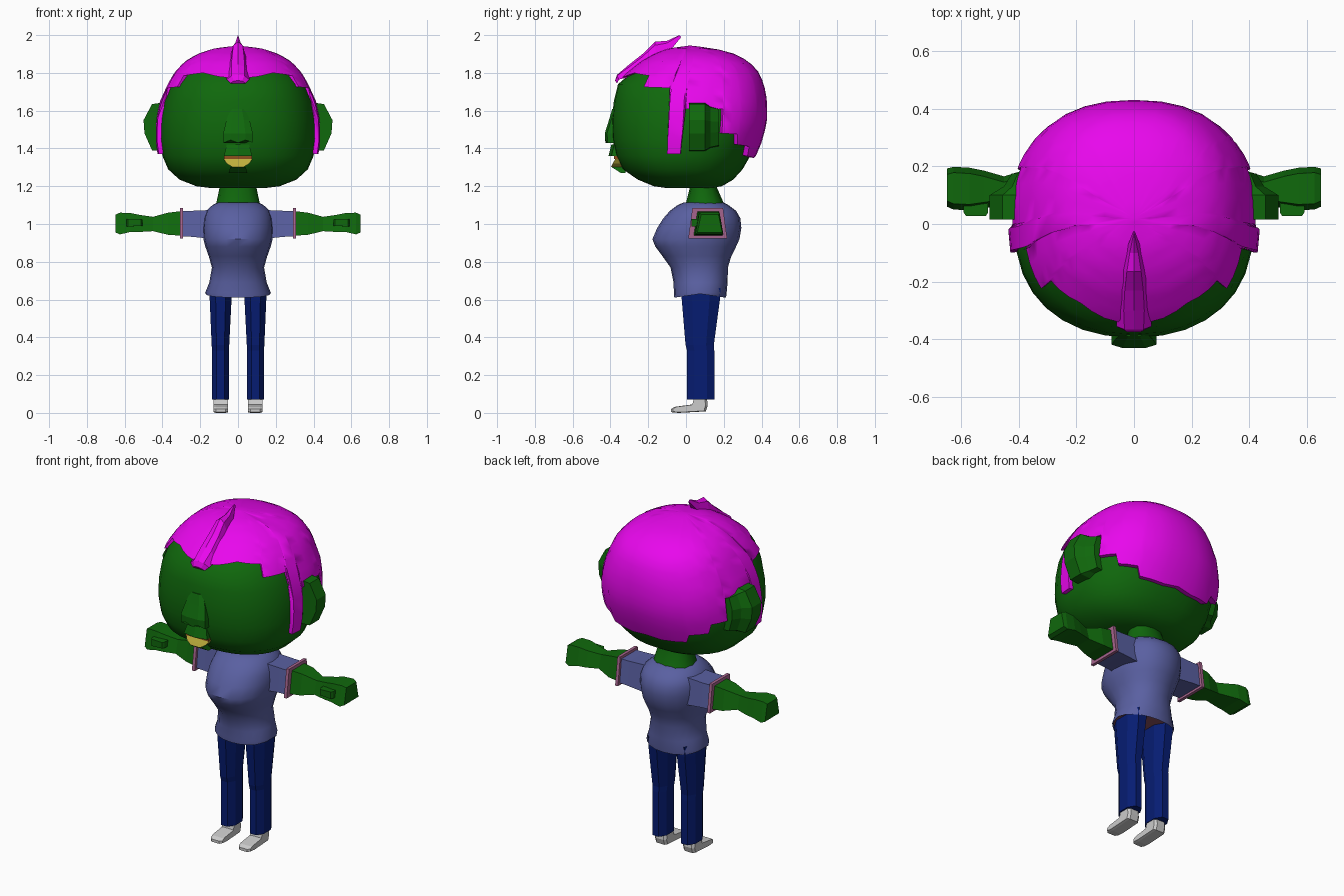
import bpy, bmesh, math
from mathutils import Vector


def material(name, rgb):
    m = bpy.data.materials.new(name)
    m.diffuse_color = [(c / 255) ** 2.2 for c in rgb] + [1]
    return m


GREEN = material("skin_green", (23, 104, 20))
PINK = material("hair_magenta", (232, 16, 236))
SHIRT = material("shirt_blue", (90, 96, 160))
JEANS = material("trouser_navy", (15, 34, 114))
TRIM = material("trim_mauve", (165, 100, 140))
HEM = material("lining", (135, 82, 95))
GOLD = material("mouth_gold", (188, 172, 62))
BROWN = material("mouth_brown", (140, 80, 35))
GREY = material("shoe_grey", (195, 195, 195))
smooth = []


def loft(name, rings, mat, side=1, caps=(True, True), soft=False):
    """Skin a list of equal-length closed point loops."""
    bm = bmesh.new()
    rows = [[bm.verts.new((p[0] * side, p[1], p[2])) for p in r] for r in rings]
    n = len(rows[0])
    for a, b in zip(rows, rows[1:]):
        for i in range(n):
            j = (i + 1) % n
            bm.faces.new((a[i], a[j], b[j], b[i]))
    if caps[0]:
        bm.faces.new(rows[0])
    if caps[1]:
        bm.faces.new(rows[-1])
    bmesh.ops.remove_doubles(bm, verts=bm.verts, dist=1e-5)
    bmesh.ops.recalc_face_normals(bm, faces=bm.faces)
    me = bpy.data.meshes.new(name)
    bm.to_mesh(me)
    bm.free()
    me.materials.append(mat)
    ob = bpy.data.objects.new(name, me)
    bpy.context.collection.objects.link(ob)
    if soft:
        smooth.append(ob)
    return ob


def spow(v, e):
    return math.copysign(abs(v) ** e, v)


def point(phi, z, rx, yf, yb, e=0.87, cx=0):
    """Point on a rounded ring; phi is measured from the front."""
    return Vector((cx + rx * spow(math.sin(phi), e),
                   (yf + yb) / 2 - (yb - yf) / 2 * spow(math.cos(phi), e), z))


def ring(z, rx, yf, yb, n=24, e=0.87, cx=0, turn=0):
    return [point(2 * math.pi * i / n + turn, z, rx, yf, yb, e, cx) for i in range(n)]


def trapezoid(x, y0, y1, z0, z1, inset=0.015):
    return [(x, y0, z0), (x, y1, z0), (x, y1 - inset, z1), (x, y0 + inset, z1)]


# Head
HEAD = [(1.19, .14, -.10, .13), (1.20, .22, -.17, .19), (1.235, .31, -.255, .25),
        (1.29, .37, -.335, .30), (1.36, .40, -.37, .34), (1.45, .413, -.39, .375),
        (1.55, .41, -.393, .40), (1.65, .393, -.382, .40), (1.74, .355, -.36, .385),
        (1.80, .315, -.29, .36), (1.86, .25, -.21, .29), (1.90, .16, -.12, .18)]
loft("head", [ring(*r, n=32) for r in HEAD], GREEN, soft=True)

# Hair cap: shell whose lower edge steps around fringe, sideburn, ear and nape
HAIR = [(1.30, .395, -.36, .335), (1.36, .425, -.39, .37), (1.45, .437, -.41, .408),
        (1.55, .434, -.413, .43), (1.65, .413, -.405, .43), (1.74, .372, -.378, .413),
        (1.80, .338, -.315, .388), (1.86, .283, -.24, .335), (1.90, .215, -.17, .26),
        (1.93, .125, -.09, .15), (1.945, .0, .02, .02)]
EDGE = [(0, 1.77), (14, 1.78), (30, 1.80), (54, 1.785), (56, 1.725), (78, 1.72), (79, 1.37),
        (88, 1.37), (89, 1.61), (113, 1.61), (114, 1.48), (128, 1.475), (131, 1.42),
        (147, 1.41), (150, 1.36), (170, 1.35), (180, 1.36)]


def hair_point(phi, z):
    for a, b in zip(HAIR, HAIR[1:]):
        if z <= b[0]:
            t = (z - a[0]) / (b[0] - a[0])
            return point(phi, z, *[a[k] + t * (b[k] - a[k]) for k in (1, 2, 3)])
    return point(phi, *HAIR[-1])


half = []
for (a, za), (b, zb) in zip(EDGE, EDGE[1:]):
    steps = max(1, round((b - a) / 8))
    half += [(a + (b - a) * k / steps, za + (zb - za) * k / steps) for k in range(steps)]
columns = half + [EDGE[-1]] + [(360 - a, z) for a, z in reversed(half[1:])]
rows = []
for i in range(15):
    f = (i / 14) ** 1.7
    rows.append([hair_point(math.radians(a), 1.945 - (1.945 - z) * f) for a, z in columns])
rows.append([Vector((p.x * .88, p.y * .88, p.z + .005)) for p in rows[-1]])
loft("hair_cap", rows, PINK, caps=(False, False), soft=True)

# Forelock: ridged strip from crown to forehead (y, ridge z, base z, half width)
LOCK = [(-.035, 2.0, 1.99, .003), (-.10, 1.97, 1.91, .027), (-.165, 1.965, 1.87, .045),
        (-.23, 1.90, 1.83, .058), (-.30, 1.845, 1.78, .065), (-.365, 1.79, 1.765, .06),
        (-.375, 1.76, 1.745, .04)]
loft("forelock", [[(0, y, t), (w * .55, y, t - (t - b) * .2), (w, y + .01, b),
                   (-w, y + .01, b), (-w * .55, y, t - (t - b) * .2)]
                  for y, t, b, w in LOCK], PINK)

# Nose and mouth
loft("nose", [[(-w, -.34, z), (-w, y + .012, z), (-w * .5, y, z + d), (0, y, z),
               (w * .5, y, z + d), (w, y + .012, z), (w, -.34, z)]
              for z, y, w, d in [(1.43, -.427, .078, .015), (1.48, -.43, .078, 0),
                                 (1.55, -.408, .062, 0), (1.61, -.39, .04, 0)]], GREEN)
loft("upper_lip", [[(-.075 * k, -.34, z), (-.075 * k, y + .015, z), (0, y, z),
                    (.075 * k, y + .015, z), (.075 * k, -.34, z)]
                   for z, y, k in [(1.36, -.41, 1), (1.42, -.395, .8)]], GREEN)
loft("mouth_inside", [[(-.074, -.34, z), (-.074, -.38, z), (.074, -.38, z), (.074, -.34, z)]
                      for z in (1.343, 1.361)], BROWN)
loft("mouth_floor", [[(-w, -.33, z), (-w, y, z), (w, y, z), (w, -.33, z)]
                     for z, y, w in [(1.345, -.374, .076), (1.32, -.388, .06),
                                     (1.302, -.397, .03)]], GOLD)
loft("lower_lip", [[(-w, -.32, z), (-w, y, z), (w, y, z), (w, -.32, z)]
                   for z, y, w in [(1.302, -.395, .04), (1.27, -.345, .05)]], GREEN)

# Neck
loft("neck", [ring(1.06, .135, -.01, .22, 12), ring(1.11, .115, .0, .20, 12),
              ring(1.19, .098, .02, .165, 12), ring(1.24, .095, .02, .16, 12)], GREEN, soft=True)

# Shirt body with hem raised at the sides
BODY = [(.61, .172, -.062, .212), (.635, .174, -.064, .215), (.69, .152, -.066, .22),
        (.77, .138, -.082, .222), (.83, .155, -.125, .24), (.88, .173, -.162, .265),
        (.92, .183, -.178, .283), (.98, .186, -.152, .293), (1.03, .182, -.12, .288),
        (1.07, .168, -.085, .265), (1.10, .135, -.045, .225), (1.115, .105, -.01, .195)]
body = [ring(*r, n=20, e=.92) for r in BODY]
for p in body[0]:
    p.z += .02 * (1 - min(1, abs(p.y - .075) / .137))
loft("shirt_body", body, SHIRT, caps=(False, True), soft=True)
loft("shirt_lining", [ring(.632, .168, -.058, .208, 20, .92),
                      ring(.64, .165, -.055, .205, 20, .92)], HEM)

EAR = [(.38, 1.385), (.455, 1.39), (.495, 1.48), (.5, 1.55), (.455, 1.635), (.38, 1.645)]
SHOE = [(-.08, .004), (-.04, 0), (.105, .008), (.115, .04), (.11, .085), (.045, .085),
        (.035, .045), (-.06, .032), (-.08, .02)]
LEG = [(.07, .093, .048, .0, .155), (.33, .093, .048, .0, .155), (.36, .093, .05, -.008, .153),
       (.60, .092, .062, -.03, .187), (.66, .092, .064, -.03, .19)]
for s, tag in ((1, "left"), (-1, "right")):
    # Ear
    loft("ear_" + tag, [[(.36 + (x - .36) * k, y, 1.51 + (z - 1.51) * (.6 + .4 * k)) for x, z in EAR]
                        for y, k in ((.015, 1), (.10, 1), (.13, .65), (.175, .45))], GREEN, s)
    # Sleeve and cuff
    loft("sleeve_" + tag, [trapezoid(.12, .03, .20, .92, 1.075),
                           trapezoid(.24, .03, .20, .932, 1.07),
                           trapezoid(.295, .03, .20, .935, 1.07)], SHIRT, s)
    loft("cuff_" + tag, [trapezoid(x, .012, .218, .922, 1.085, .022) for x in (.29, .308)], TRIM, s)
    # Forearm and hand in one skin
    loft("arm_" + tag, [trapezoid(*a, .02) for a in
                        [(.30, .04, .195, .938, 1.068), (.37, .048, .19, .943, 1.06),
                         (.45, .065, .165, .962, 1.038), (.52, .055, .185, .958, 1.048),
                         (.57, .048, .195, .958, 1.058), (.625, .05, .198, .945, 1.06),
                         (.648, .06, .192, .955, 1.05)]], GREEN, s)
    loft("thumb_" + tag, [[(.505 + d, y, .99), (.59 - d, y, .987), (.59 - d, y, 1.027), (.505 + d, y, 1.025)]
                          for y, d in ((.08, 0), (.04, 0), (.028, .008))], GREEN, s)
    # Trouser leg, ankle and shoe
    loft("leg_" + tag, [ring(z, rx, yf, yb, 8, .9, cx, math.pi / 8)
                        for z, cx, rx, yf, yb in LEG], JEANS, s)
    loft("sock_" + tag, [ring(z, .03, .05, .105, 8, .9, .09) for z in (.06, .09)], PINK, s)
    loft("shoe_" + tag, [[(x, .02 + (y - .02) * k, .03 + (z - .03) * k) for y, z in SHOE]
                         for x, k in ((.053, .88), (.066, 1), (.116, 1), (.129, .88))], GREY, s)

# Smooth the rounded parts
bpy.ops.object.select_all(action='DESELECT')
for ob in smooth:
    ob.select_set(True)
bpy.context.view_layer.objects.active = smooth[0]
bpy.ops.object.shade_smooth_by_angle(angle=math.radians(40))
